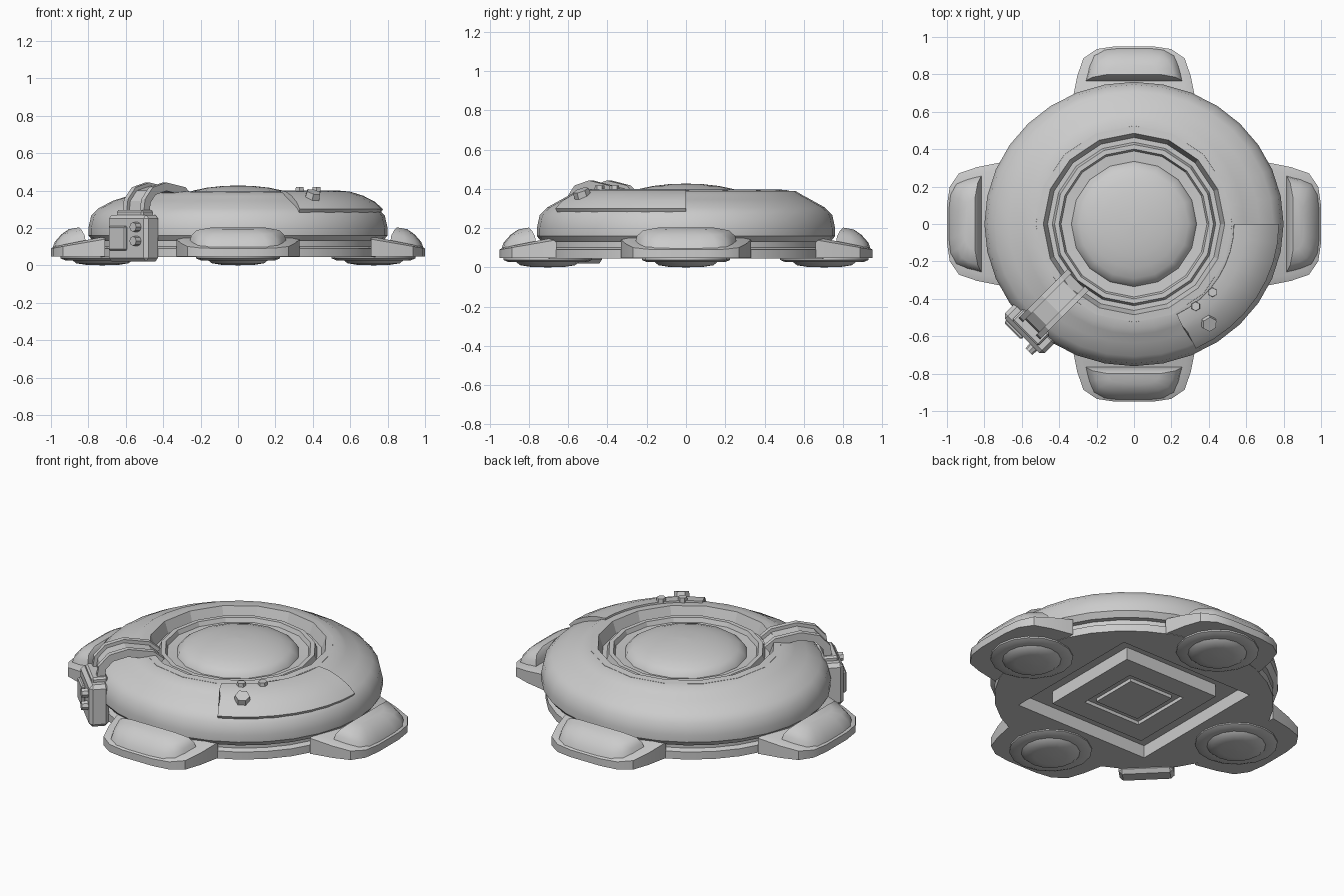
import bpy, bmesh, math
from mathutils import Matrix, Vector

cube = bpy.data.objects.get("Cube")
if cube:
    bpy.data.objects.remove(cube)

grey = bpy.data.materials.new("light_grey")
grey.use_nodes = True
grey.diffuse_color = (0.6, 0.6, 0.6, 1)
grey.node_tree.nodes["Principled BSDF"].inputs["Base Color"].default_value = (0.6, 0.6, 0.6, 1)


def finish(name, bm, smooth=35):
    bmesh.ops.remove_doubles(bm, verts=bm.verts, dist=0.0005)
    bmesh.ops.recalc_face_normals(bm, faces=bm.faces)
    mesh = bpy.data.meshes.new(name)
    bm.to_mesh(mesh)
    bm.free()
    mesh.materials.append(grey)
    obj = bpy.data.objects.new(name, mesh)
    bpy.context.collection.objects.link(obj)
    bpy.ops.object.select_all(action='DESELECT')
    obj.select_set(True)
    bpy.context.view_layer.objects.active = obj
    if smooth:
        bpy.ops.object.shade_smooth_by_angle(angle=math.radians(smooth))
    return obj


def loft(name, rings, caps=True, loop=False, closed=True, smooth=35):
    """Skin a list of equal-length point rings."""
    bm = bmesh.new()
    rows = [[bm.verts.new(p) for p in ring] for ring in rings]
    pairs = list(zip(rows, rows[1:])) + ([(rows[-1], rows[0])] if loop else [])
    n = len(rows[0])
    for a, b in pairs:
        for i in range(n if closed else n - 1):
            j = (i + 1) % n
            bm.faces.new((a[i], a[j], b[j], b[i]))
    if caps and not loop:
        bm.faces.new(rows[0])
        bm.faces.new(rows[-1])
    return finish(name, bm, smooth)


def polar(r, z, a, squash=1):
    return (r * math.cos(a), r * math.sin(a) * squash, z)


def revolve(name, profile, n, start=0, squash=1, loop=False, smooth=35):
    """Turn a radius/height profile about z; the hull is slightly narrower in y."""
    def ring(r, z):
        k = squash if r > 0.6 else 1
        return [polar(r, z, start + math.tau * i / n, k) for i in range(n)]
    return loft(name, [ring(r, z) for r, z in profile], loop=loop, smooth=smooth)


def box(name, size, loc, turn, bevel=0.0):
    bm = bmesh.new()
    bmesh.ops.create_cube(bm, size=1)
    bm.transform(Matrix.Diagonal((*size, 1)))
    if bevel:
        bmesh.ops.bevel(bm, geom=bm.edges[:], offset=bevel, segments=1, affect='EDGES')
    bm.transform(turn @ Matrix.Translation(loc))
    return finish(name, bm, 0)


def stud(name, radius, depth, matrix, sides=6):
    bm = bmesh.new()
    bmesh.ops.create_cone(bm, cap_ends=True, segments=sides, radius1=radius,
                          radius2=radius * 0.9, depth=depth)
    bm.transform(matrix)
    return finish(name, bm, 0)


SQUASH = 0.95

# Base plate with two square trenches cut in the underside
base = revolve("base_plate", [(0.001, 0.045), (0.775, 0.045), (0.775, 0.09), (0.745, 0.1),
                              (0.745, 0.2), (0.001, 0.2)], 32, squash=SQUASH)
root2 = math.sqrt(2)
for outer, inner, top in ((0.445, 0.315, 0.12), (0.19, 0.145, 0.065)):
    cutter = revolve("trench_cutter", [(outer * root2, 0), (outer * root2, top),
                                       (inner * root2, top), (inner * root2, 0)],
                     4, start=math.pi / 4, loop=True, smooth=0)
    cutter.hide_render = True
    bpy.context.view_layer.objects.active = base
    mod = base.modifiers.new("trench", 'BOOLEAN')
    mod.operation = 'DIFFERENCE'
    mod.solver = 'EXACT'
    mod.object = cutter
    bpy.ops.object.modifier_apply(modifier=mod.name)
    bpy.data.objects.remove(cutter)

# Rounded upper hull
revolve("hull", [(0.70, 0.13), (0.775, 0.13), (0.8, 0.16), (0.8, 0.2), (0.785, 0.265),
                 (0.745, 0.305), (0.67, 0.345), (0.59, 0.37), (0.56, 0.388), (0.5, 0.392),
                 (0.48, 0.37)], 32, squash=SQUASH).data.polygons.foreach_get
hull = bpy.data.objects["hull"]
bm = bmesh.new()
bm.from_mesh(hull.data)
bmesh.ops.delete(bm, geom=[f for f in bm.faces if len(f.verts) > 4], context='FACES_ONLY')
bm.to_mesh(hull.data)
bm.free()

# Collar, groove and inner ring around the lens
revolve("collar_ring", [(0.53, 0.35), (0.525, 0.392), (0.485, 0.396), (0.462, 0.33),
                        (0.437, 0.33), (0.425, 0.365), (0.4, 0.365), (0.39, 0.34),
                        (0.3, 0.335), (0.3, 0.3), (0.53, 0.3)], 16, loop=True, smooth=20)

# Domed lens
steps = 6
revolve("lens_dome", [(0.335 * math.cos(t) + 0.001, 0.335 + 0.092 * math.sin(t))
                      for t in (math.pi / 2 * i / steps for i in range(steps + 1))], 16)

# Raised plate on the front left quarter
section = [(0.53, 0.35), (0.535, 0.4), (0.6, 0.394), (0.67, 0.372), (0.735, 0.338),
           (0.775, 0.3), (0.75, 0.26)]
count = 8
rings = []
for i in range(count + 1):
    a = -1.13 * i / count
    rings.append([polar(r, z, a, SQUASH if r > 0.6 else 1) for r, z in section])
loft("raised_plate", rings)

# Bolts on the raised plate
for i, (x, y, z, radius, tilt) in enumerate([(0.33, -0.44, 0.395, 0.027, 0),
                                             (0.42, -0.365, 0.395, 0.027, 0),
                                             (0.4, -0.53, 0.372, 0.045, 0.4)]):
    axis = Vector((-y, x, 0)) * -1
    turn = Matrix.Rotation(-tilt, 4, axis)
    stud(f"plate_bolt_{i + 1}", radius, 0.045, Matrix.Translation((x, y, z)) @ turn)


def foot_ring(w, r0, r1, z0, z1):
    """Blunt rounded outline pointing to +x, height running from z0 inside to z1 outside."""
    half = [(0, 1), (0.45, 0.92), (0.78, 0.82), (0.95, 0.6), (1, 0.3)]
    pts = [(r0 + (r1 - r0) * t, w * s, z0 + (z1 - z0) * t) for t, s in half]
    return pts[::1] + [(x, -y, z) for x, y, z in reversed(pts)]


# Four feet, each with a slab, a pod and a round pad below
for i, side in enumerate(("left", "back", "right", "front")):
    turn = Matrix.Rotation(i * math.pi / 2, 4, 'Z')
    out = 0.05 if i % 2 == 0 else 0.0
    slab = loft(side + "_foot_slab", [foot_ring(0.33, 0.66, 0.95, 0.047, 0.047),
                                      foot_ring(0.33, 0.66, 0.95, 0.14, 0.09),
                                      foot_ring(0.29, 0.66, 0.935, 0.155, 0.1)])
    pod = loft(side + "_foot_pod", [foot_ring(0.265, 0.76, 0.942, 0.1, 0.09),
                                    foot_ring(0.25, 0.77, 0.93, 0.16, 0.125),
                                    foot_ring(0.22, 0.785, 0.895, 0.188, 0.165),
                                    foot_ring(0.14, 0.8, 0.855, 0.203, 0.193)], smooth=45)
    pad = revolve(side + "_foot_pad", [(0.225, 0.06), (0.225, 0.038), (0.2, 0.027),
                                       (0.16, 0.027), (0.14, 0.011), (0.09, 0.003),
                                       (0.001, 0)], 16)
    pad.data.transform(Matrix.Translation((0.705, 0, 0)))
    for part in (slab, pod, pad):
        part.data.transform(turn @ Matrix.Translation((out * (0.4 if part is pad else 1), 0, 0)))

# Control box hung on the front right side, built facing -y and then turned
turn = Matrix.Rotation(-math.pi / 4, 4, 'Z')
box("control_box", (0.3, 0.11, 0.25), (0, -0.79, 0.145), turn, 0.02)
box("control_box_top", (0.2, 0.09, 0.05), (0, -0.78, 0.27), turn, 0.01)
box("control_screen", (0.13, 0.025, 0.13), (-0.055, -0.852, 0.145), turn, 0.008)
for i, z in enumerate((0.205, 0.13)):
    stud(f"control_knob_{i + 1}", 0.028, 0.04, turn @ Matrix.Translation((0.085, -0.86, z))
         @ Matrix.Rotation(math.pi / 2, 4, 'X'), 8)

# Arched strap from the box to the collar: two rails and a sunken web
path = [(0.79, 0.25), (0.775, 0.35), (0.72, 0.41), (0.62, 0.435), (0.48, 0.41), (0.425, 0.365)]


def strap(name, x, width, lift, thick):
    rings = []
    for i, (r, z) in enumerate(path):
        a, b = path[max(i - 1, 0)], path[min(i + 1, len(path) - 1)]
        tangent = Vector((a[0] - b[0], a[1] - b[1])).normalized()
        up = Vector((-tangent.y, tangent.x))
        lo, hi = Vector((r, z)) + up * (lift - thick), Vector((r, z)) + up * lift
        rings.append([turn @ Vector((x + s * width / 2, -p.x, p.y))
                      for s, p in ((-1, lo), (1, lo), (1, hi), (-1, hi))])
    loft(name, rings, smooth=0)


strap("strap_rail_left", 0.065, 0.03, 0.008, 0.045)
strap("strap_rail_right", -0.065, 0.03, 0.008, 0.045)
strap("strap_web", 0, 0.11, -0.012, 0.025)
